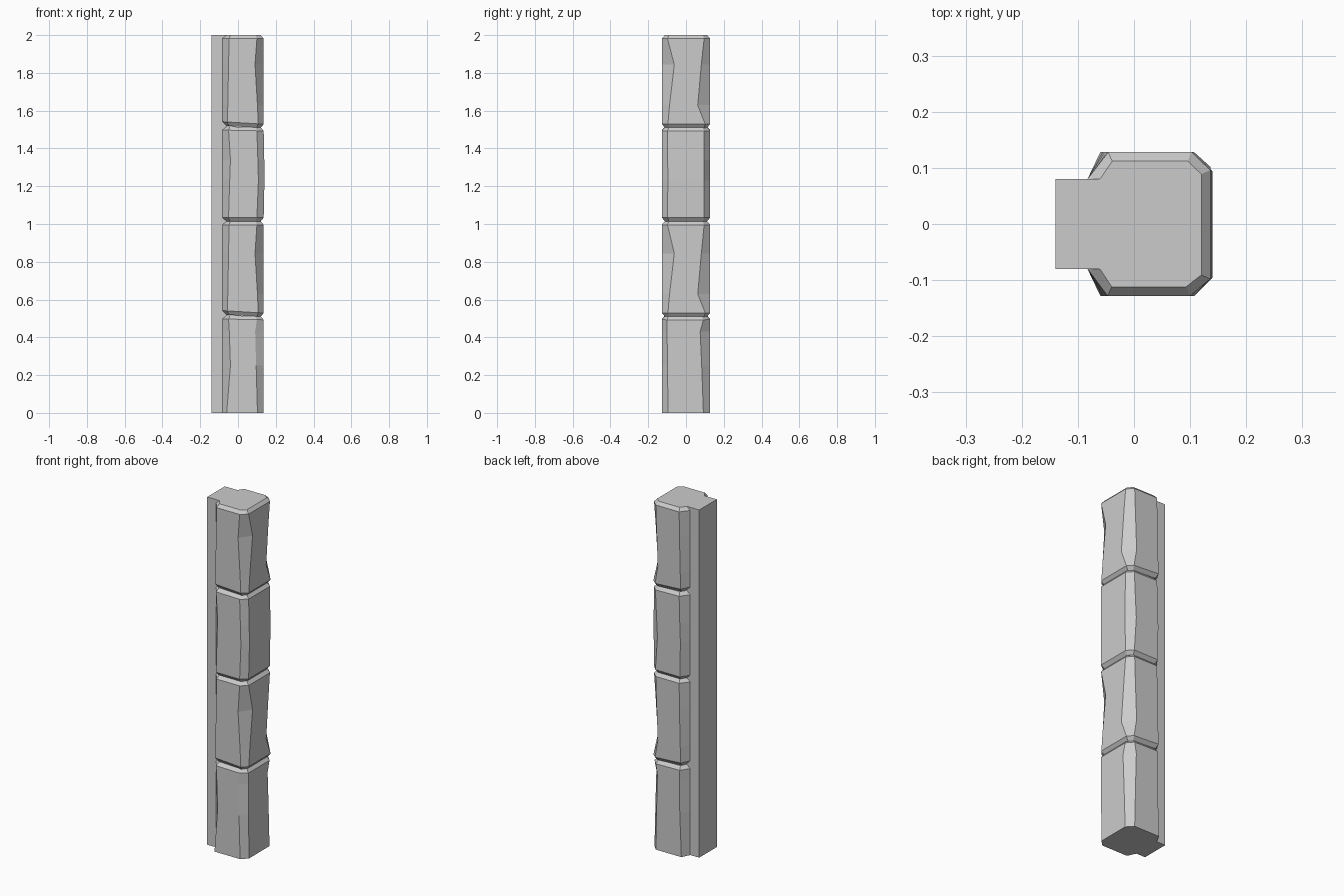
import bpy, bmesh

if "Cube" in bpy.data.objects:
    bpy.data.objects.remove(bpy.data.objects["Cube"])


def section(bm, z, fx, fy, bx, by, cf, cb, right=0.136, inset=0.0, tilt=0.0):
    """One stone outline: front-right, back-right, back-left, front-left corner cuts."""
    r, d, i = right - inset, 0.128 - inset, inset
    k = i * 0.45
    left = -0.083 + i * 1.4
    pts = [(fx - k, -d), (r, -fy + k), (r, by - k), (bx - k, d),
           (cb + k, d), (left, 0.08), (left, -0.08), (cf + k, -d)]
    return [bm.verts.new((x, y, z + tilt * (x - 0.03))) for x, y in pts]


def stone(name, z0, z1, rows, tilt0=0.0, tilt1=0.0, flat_base=False):
    """Loft the outlines; end rows are repeated smaller to bevel the rims."""
    bm = bmesh.new()
    rings = []
    if not flat_base:
        rings.append(section(bm, z0, *rows[0][1:], inset=0.016, tilt=tilt0))
    for n, row in enumerate(rows):
        tilt = tilt0 if n == 0 else tilt1 if n == len(rows) - 1 else 0
        rings.append(section(bm, *row, tilt=tilt))
    rings.append(section(bm, z1, *rows[-1][1:], inset=0.016, tilt=tilt1))
    for a, b in zip(rings, rings[1:]):
        for j in range(8):
            k = (j + 1) % 8
            bm.faces.new((a[j], a[k], b[k], b[j]))
    bm.faces.new(rings[0][::-1])
    bm.faces.new(rings[-1])
    bmesh.ops.recalc_face_normals(bm, faces=bm.faces)
    me = bpy.data.meshes.new(name)
    bm.to_mesh(me)
    bm.free()
    bpy.context.collection.objects.link(bpy.data.objects.new(name, me))


# rows: z, front cut x/y, back cut x/y, left cut front/back, [right face x]
# Bottom stone
stone("bottom_stone", 0, 0.514, [
    (0.00, 0.103, 0.095, 0.103, 0.092, -0.060, -0.060),
    (0.25, 0.096, 0.098, 0.097, 0.083, -0.040, -0.050),
    (0.43, 0.091, 0.100, 0.092, 0.075, -0.046, -0.048),
    (0.495, 0.100, 0.100, 0.103, 0.092, -0.050, -0.050)],
    tilt1=-0.02, flat_base=True)

# Chipped stones with offset dents on the two right corners
for name, z, top, tilt in (("lower_middle_stone", 0.514, 1.014, -0.06),
                           ("top_stone", 1.514, 2.0, -0.06)):
    stone(name, z, top, [
        (z + 0.021, 0.107, 0.096, 0.107, 0.102, -0.056, -0.056),
        (z + 0.115, 0.103, 0.087, 0.090, 0.062, -0.054, -0.053),
        (z + 0.330, 0.090, 0.062, 0.098, 0.081, -0.050, -0.048),
        (top - 0.018, 0.100, 0.098, 0.103, 0.096, -0.047, -0.046)], tilt0=tilt)

# Upper middle stone, bulging slightly to the right
stone("upper_middle_stone", 1.014, 1.514, [
    (1.034, 0.100, 0.098, 0.105, 0.096, -0.050, -0.050),
    (1.23, 0.108, 0.096, 0.092, 0.094, -0.044, -0.054, 0.140),
    (1.34, 0.105, 0.097, 0.098, 0.095, -0.040, -0.050, 0.139),
    (1.495, 0.100, 0.098, 0.105, 0.096, -0.050, -0.046)], tilt1=-0.02)

# Plain backing strip behind the stones
bpy.ops.mesh.primitive_cube_add(size=1, location=(-0.10, 0, 1))
strip = bpy.context.object
strip.name = "backing_strip"
strip.scale = (0.08, 0.16, 2)
